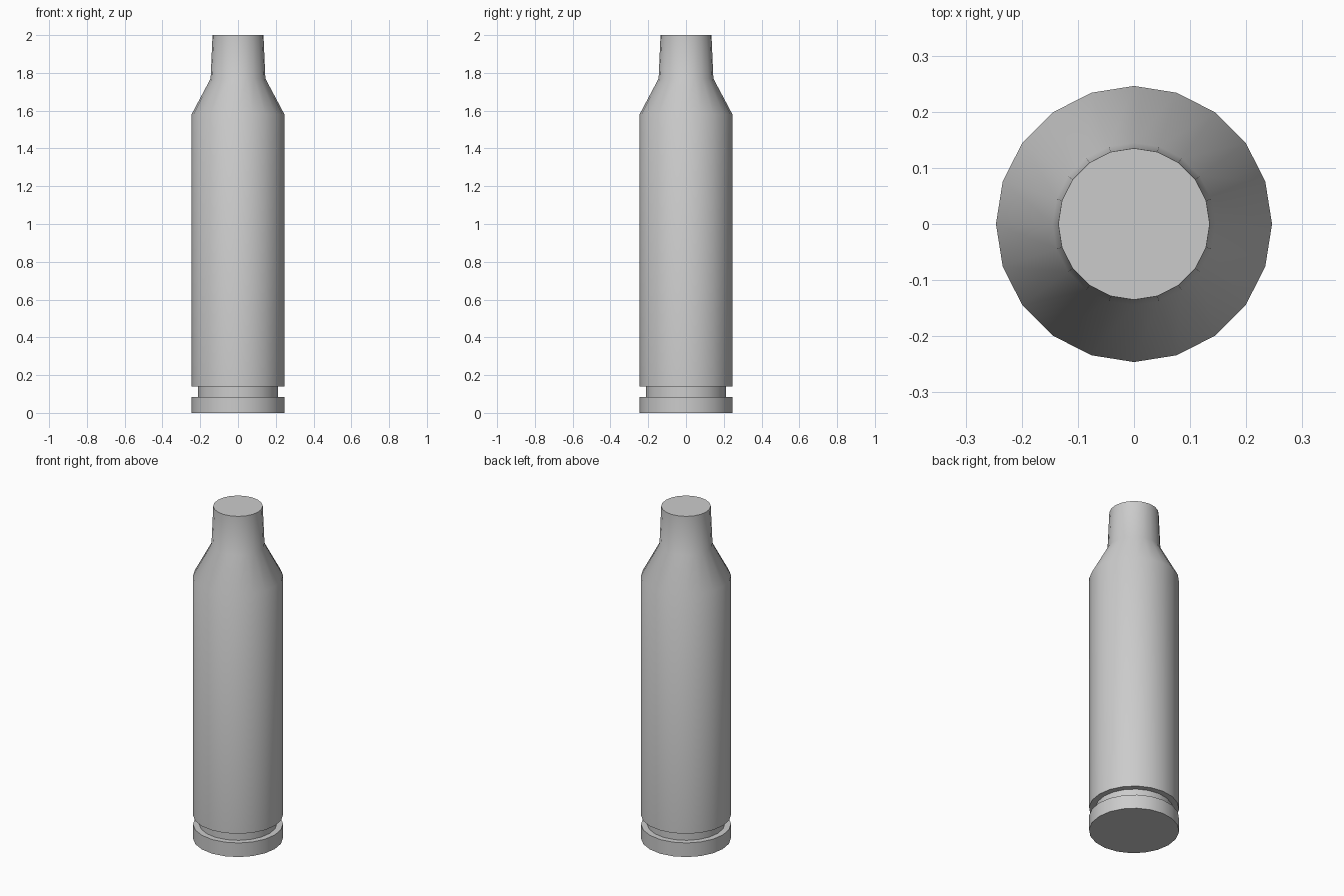
import bpy, bmesh
from math import cos, sin, pi, radians

if "Cube" in bpy.data.objects:
    bpy.data.objects.remove(bpy.data.objects["Cube"])

SIDES = 20

# Half profile (radius, height) from base to mouth
profile = [
    (0.246, 0.0), (0.246, 0.085),     # rim
    (0.212, 0.085), (0.212, 0.14),    # extraction groove
    (0.246, 0.14), (0.246, 1.58),     # body
    (0.145, 1.77), (0.135, 2.0),      # shoulder and neck
]

# Spin the profile into a closed casing
bm = bmesh.new()
rings = [[bm.verts.new((r * cos(2 * pi * i / SIDES), r * sin(2 * pi * i / SIDES), z))
          for i in range(SIDES)] for r, z in profile]
for low, high in zip(rings, rings[1:]):
    for i in range(SIDES):
        j = (i + 1) % SIDES
        bm.faces.new((low[i], low[j], high[j], high[i]))

# Base and mouth caps
bm.faces.new(rings[0][::-1])
bm.faces.new(rings[-1])

mesh = bpy.data.meshes.new("casing")
bm.to_mesh(mesh)
bm.free()
casing = bpy.data.objects.new("casing", mesh)
bpy.context.collection.objects.link(casing)

# Smooth sides, crisp rims
bpy.context.view_layer.objects.active = casing
casing.select_set(True)
bpy.ops.object.shade_smooth_by_angle(angle=radians(35))
